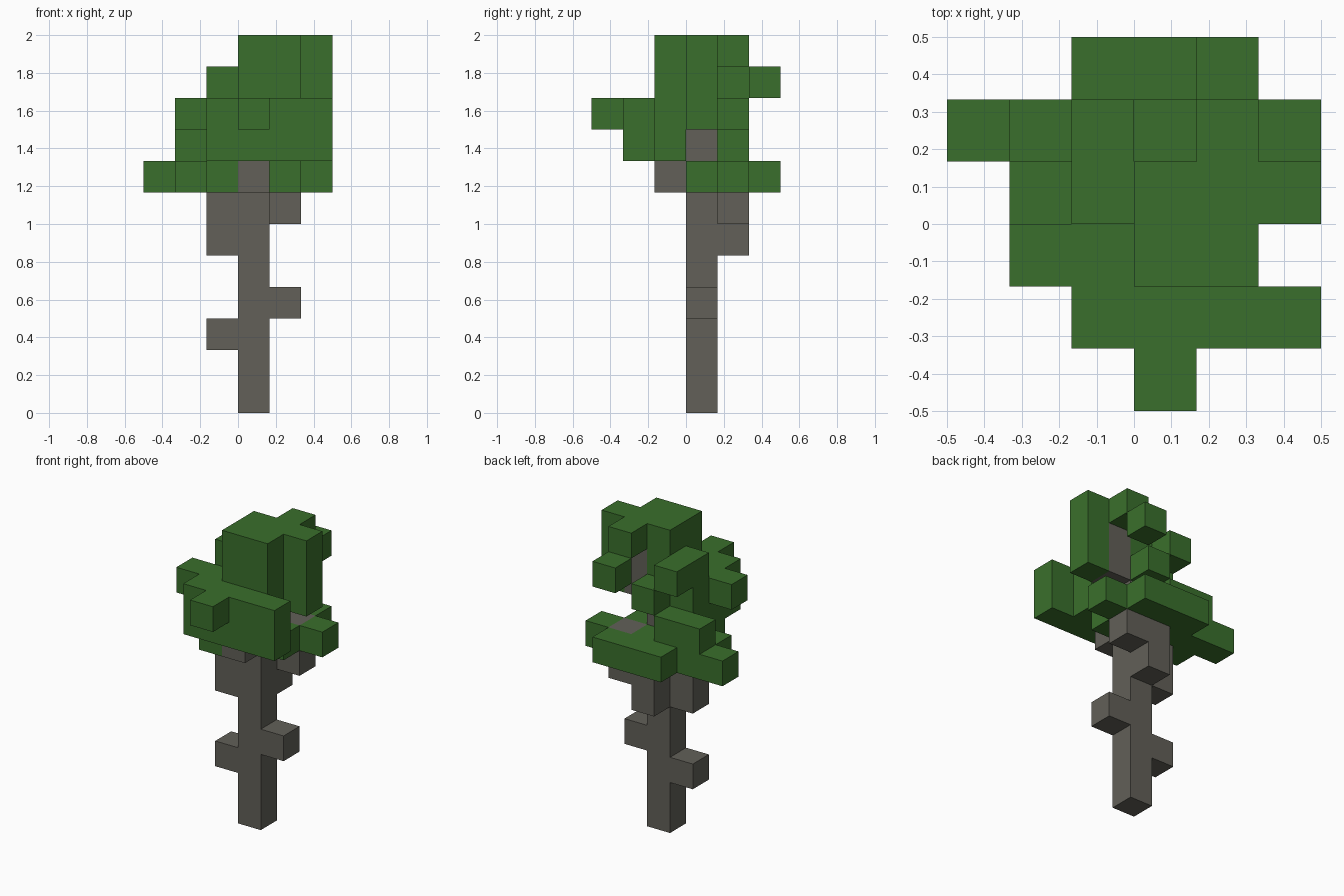
import bpy
import bmesh
from mathutils import Matrix, Vector

cube = bpy.data.objects.get("Cube")
if cube:
    bpy.data.objects.remove(cube, do_unlink=True)

CELL = 1 / 6  # edge length of one block


def material(name, colour):
    mat = bpy.data.materials.new(name)
    mat.use_nodes = True
    mat.diffuse_color = colour
    mat.node_tree.nodes["Principled BSDF"].inputs["Base Color"].default_value = colour
    return mat


bark = material("grey bark", (0.122, 0.117, 0.098, 1))
leaf = material("green leaves", (0.042, 0.159, 0.025, 1))


def block(name, mat, corner, size=(1, 1, 1)):
    """Add a box given its lowest corner and size, both counted in cells."""
    size = Vector(size)
    centre = Vector(corner) + size / 2
    bm = bmesh.new()
    bmesh.ops.create_cube(
        bm, size=1,
        matrix=Matrix.Translation(centre * CELL) @ Matrix.Diagonal((*(size * CELL), 1)))
    mesh = bpy.data.meshes.new(name)
    bm.to_mesh(mesh)
    bm.free()
    mesh.materials.append(mat)
    bpy.context.collection.objects.link(bpy.data.objects.new(name, mesh))


# Trunk and side branches
block("trunk", bark, (0, 0, 0), (1, 1, 10))
block("low_right_branch", bark, (-1, 0, 2))
block("low_left_branch", bark, (1, 0, 3))
block("right_fork", bark, (-1, 0, 5), (1, 1, 2))
block("back_fork", bark, (0, 1, 5), (1, 1, 2))
block("back_left_fork", bark, (1, 1, 6), (1, 1, 2))
block("front_fork", bark, (0, -1, 7))
block("upper_stem", bark, (1, 0, 9), (1, 1, 2))

# Lowest ring of leaves
block("low_right_leaves", leaf, (-2, 0, 7), (2, 1, 1))
block("low_front_leaves", leaf, (-1, -1, 7))
block("low_side_leaves", leaf, (-3, 1, 7), (4, 1, 1))
block("low_back_leaves", leaf, (-1, 2, 7), (3, 1, 1))
block("low_left_leaves", leaf, (1, 0, 7))
block("low_left_tip", leaf, (2, 1, 7))

# Middle leaves
block("front_leaves", leaf, (-1, -2, 8), (4, 1, 2))
block("front_tip", leaf, (0, -3, 9))
block("middle_leaves", leaf, (-1, -1, 8), (3, 1, 2))
block("middle_right_tip", leaf, (-2, -1, 9))
block("back_right_leaves", leaf, (-2, 1, 8), (2, 1, 1))
block("inner_right_leaves", leaf, (-1, 0, 8), (1, 1, 2))
block("middle_back_tip", leaf, (0, 1, 9))

# Crown
block("crown_front", leaf, (0, -1, 10), (2, 1, 2))
block("crown_middle", leaf, (0, 0, 10), (1, 1, 2))
block("crown_cap", leaf, (1, 0, 11), (1, 2, 1))
block("crown_left", leaf, (2, 0, 9), (1, 1, 3))
block("crown_right", leaf, (-1, 0, 10), (1, 2, 1))
block("crown_back_tip", leaf, (1, 2, 10))
